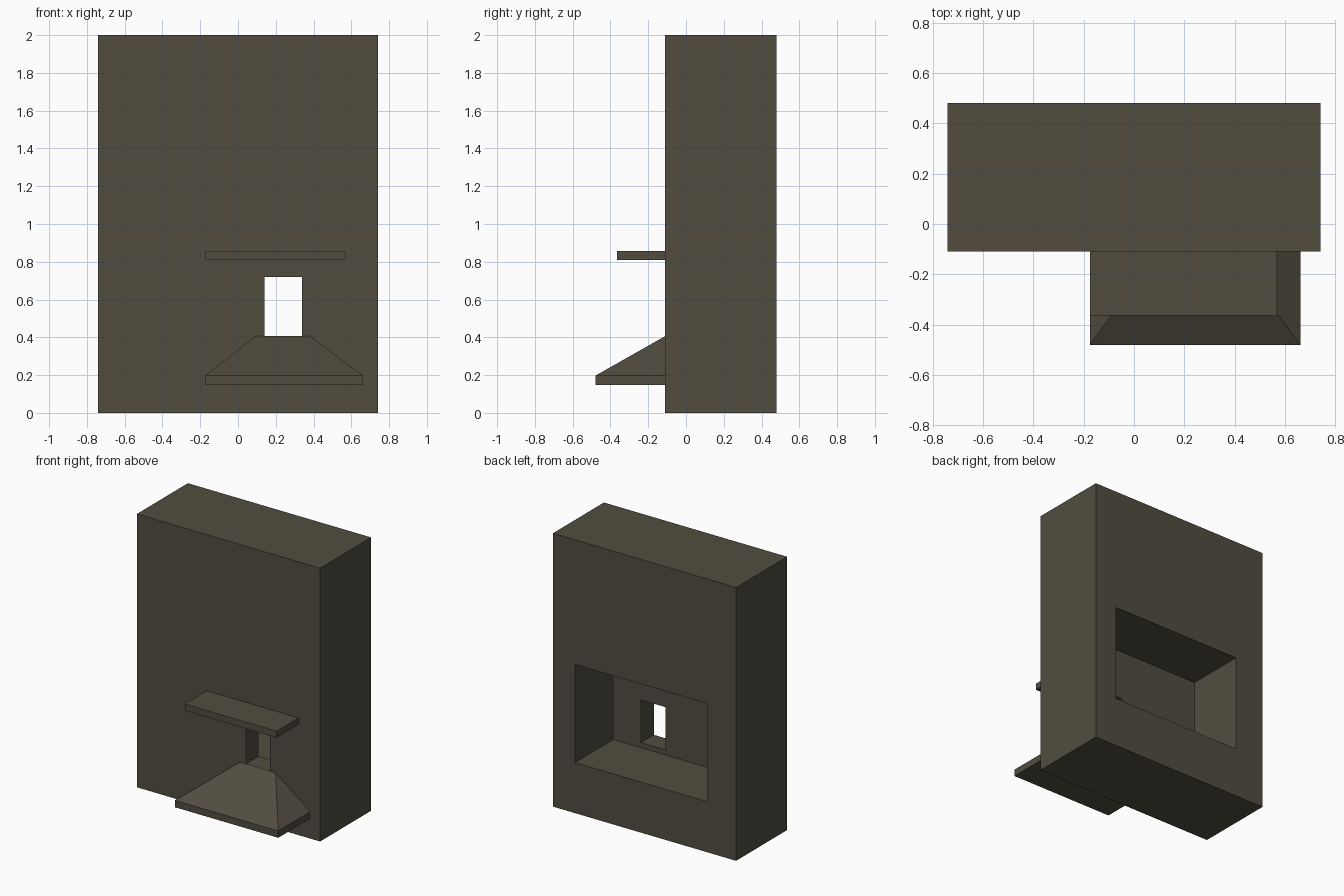
import bpy

if "Cube" in bpy.data.objects:
    bpy.data.objects.remove(bpy.data.objects["Cube"])

stone = bpy.data.materials.new("dark olive stone")
stone.diffuse_color = (0.082, 0.073, 0.051, 1.0)
stone.use_nodes = True
stone.node_tree.nodes["Principled BSDF"].inputs["Base Color"].default_value = stone.diffuse_color


def solid(name, bottom, top):
    """Six-sided solid between two rectangles given as (x0, x1, y0, y1, z)."""
    verts = []
    for x0, x1, y0, y1, z in (bottom, top):
        verts += [(x0, y0, z), (x1, y0, z), (x1, y1, z), (x0, y1, z)]
    faces = [(3, 2, 1, 0), (4, 5, 6, 7)]
    faces += [(i, (i + 1) % 4, (i + 1) % 4 + 4, i + 4) for i in range(4)]
    mesh = bpy.data.meshes.new(name)
    mesh.from_pydata(verts, [], faces)
    mesh.materials.append(stone)
    obj = bpy.data.objects.new(name, mesh)
    bpy.context.collection.objects.link(obj)
    return obj


def box(name, x0, x1, y0, y1, z0, z1):
    return solid(name, (x0, x1, y0, y1, z0), (x0, x1, y0, y1, z1))


def cut(target, cutter):
    mod = target.modifiers.new(cutter.name, 'BOOLEAN')
    mod.operation = 'DIFFERENCE'
    mod.solver = 'EXACT'
    mod.object = cutter
    cutter.hide_render = True
    cutter.display_type = 'WIRE'


FRONT, BACK = -0.11, 0.48   # wall faces

# Thick wall with a wide recess behind and a small opening through it
wall = box("wall", -0.742, 0.742, FRONT, BACK, 0, 2)
cut(wall, box("back_recess_cutter", -0.507, 0.563, 0.038, BACK + 0.1, 0.37, 1.088))
cut(wall, box("window_cutter", 0.14, 0.338, FRONT - 0.1, 0.2, 0.407, 0.72))

# Ledge above the opening
box("upper_ledge", -0.175, 0.568, -0.364, FRONT, 0.81, 0.858)

# Sill slab with a sloped hip ramp rising to the opening
box("lower_slab", -0.175, 0.662, -0.48, FRONT, 0.147, 0.197)
# The ramp narrows to a thin top embedded in the wall face
solid("sloped_sill", (-0.175, 0.662, -0.48, FRONT, 0.197),
      (0.092, 0.382, FRONT - 0.001, FRONT, 0.406))
